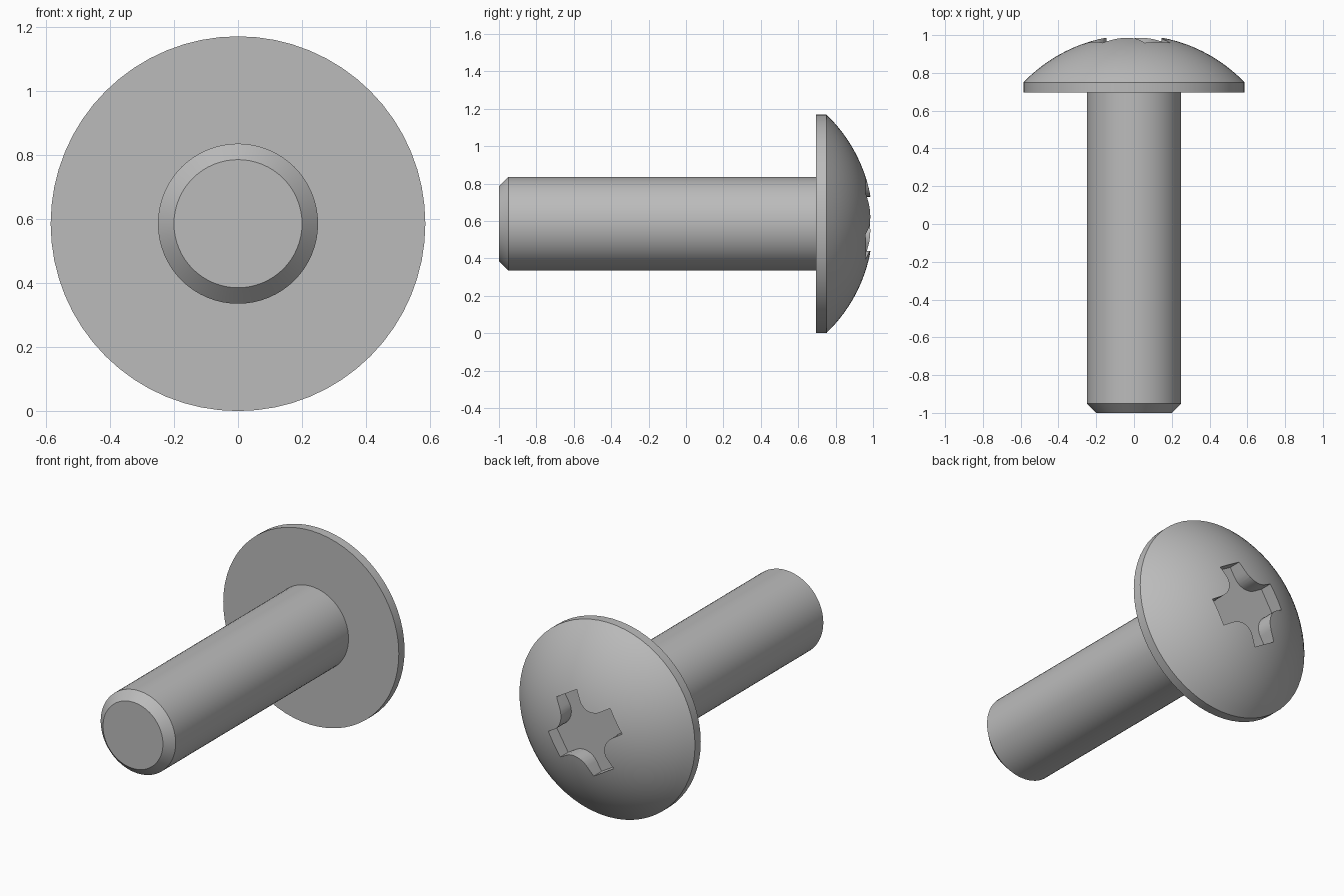
import bpy
import bmesh
from math import sin, cos, pi, radians, sqrt, asin
from mathutils import Matrix

old = bpy.data.objects.get("Cube")
if old:
    bpy.data.objects.remove(old, do_unlink=True)

STEEL = (0.5, 0.5, 0.5, 1)
CENTRE_Z = 0.585      # height of the screw axis
HEAD_R = 0.585
SHANK_R = 0.25
RIM_Y = 0.75
SEAT_Y = 0.695
SEGMENTS = 64

steel = bpy.data.materials.new("grey_steel")
steel.use_nodes = True
steel.diffuse_color = STEEL
steel.node_tree.nodes["Principled BSDF"].inputs["Base Color"].default_value = STEEL


def finish(name, bm):
    """Turn a bmesh into a steel object on the screw axis."""
    bmesh.ops.recalc_face_normals(bm, faces=bm.faces)
    mesh = bpy.data.meshes.new(name)
    bm.to_mesh(mesh)
    bm.free()
    mesh.materials.append(steel)
    obj = bpy.data.objects.new(name, mesh)
    obj.location.z = CENTRE_Z
    bpy.context.collection.objects.link(obj)
    return obj


def lathe(name, profile):
    """Revolve (radius, y) points around the y axis."""
    bm = bmesh.new()
    verts = [bm.verts.new((r, y, 0)) for r, y in profile]
    edges = [bm.edges.new(pair) for pair in zip(verts, verts[1:])]
    bmesh.ops.spin(bm, geom=verts + edges, cent=(0, 0, 0), axis=(0, 1, 0),
                   angle=2 * pi, steps=SEGMENTS)
    bmesh.ops.remove_doubles(bm, verts=bm.verts, dist=0.0001)
    return finish(name, bm)


# Head: flat seat, short rim and spherical dome
rise = 1 - RIM_Y
dome_r = (HEAD_R ** 2 + rise ** 2) / (2 * rise)
sweep = asin(HEAD_R / dome_r)
dome = [(dome_r * sin(sweep * i / 14), 1 - dome_r + dome_r * cos(sweep * i / 14))
        for i in range(14, -1, -1)]
head = lathe("head", [(0, SEAT_Y), (HEAD_R, SEAT_Y)] + dome)

# Shank with a chamfered tip, sunk slightly into the head
shank = lathe("shank", [(0, -1), (0.2, -1), (SHANK_R, -0.95), (SHANK_R, SEAT_Y + 0.03),
                        (0, SEAT_Y + 0.03)])

# Cross recess cutter: four arms joined by rounded inner corners
ARM, HALF, FILLET = 0.24, 0.078, 0.1
FLOOR_Y = 0.885
quarter = [(ARM, HALF)]
for i in range(9):
    a = -pi / 2 - i * pi / 16
    quarter.append((HALF + FILLET * (1 + cos(a)), HALF + FILLET * (1 + sin(a))))
quarter.append((HALF, ARM))
bm = bmesh.new()
outline = []
for k in range(4):
    turn = Matrix.Rotation(radians(31) + k * pi / 2, 2)
    for p in quarter:
        u = turn[0][0] * p[0] + turn[0][1] * p[1]
        v = turn[1][0] * p[0] + turn[1][1] * p[1]
        outline.append(bm.verts.new((-u, FLOOR_Y, v)))
base = bm.faces.new(outline)
top = bmesh.ops.extrude_face_region(bm, geom=[base])["geom"]
bmesh.ops.translate(bm, vec=(0, 0.3, 0),
                    verts=[g for g in top if isinstance(g, bmesh.types.BMVert)])
cutter = finish("recess_cutter", bm)
cutter.hide_render = True
cutter.hide_set(True)

cut = head.modifiers.new("cross_recess", "BOOLEAN")
cut.operation = "DIFFERENCE"
cut.solver = "EXACT"
cut.object = cutter

# Apply the recess, then smooth round surfaces while keeping edges sharp
for obj in (head, shank):
    bpy.ops.object.select_all(action="DESELECT")
    obj.select_set(True)
    bpy.context.view_layer.objects.active = obj
    for mod in list(obj.modifiers):
        bpy.ops.object.modifier_apply(modifier=mod.name)
    bpy.ops.object.shade_smooth_by_angle(angle=radians(25))

bpy.data.objects.remove(cutter, do_unlink=True)
